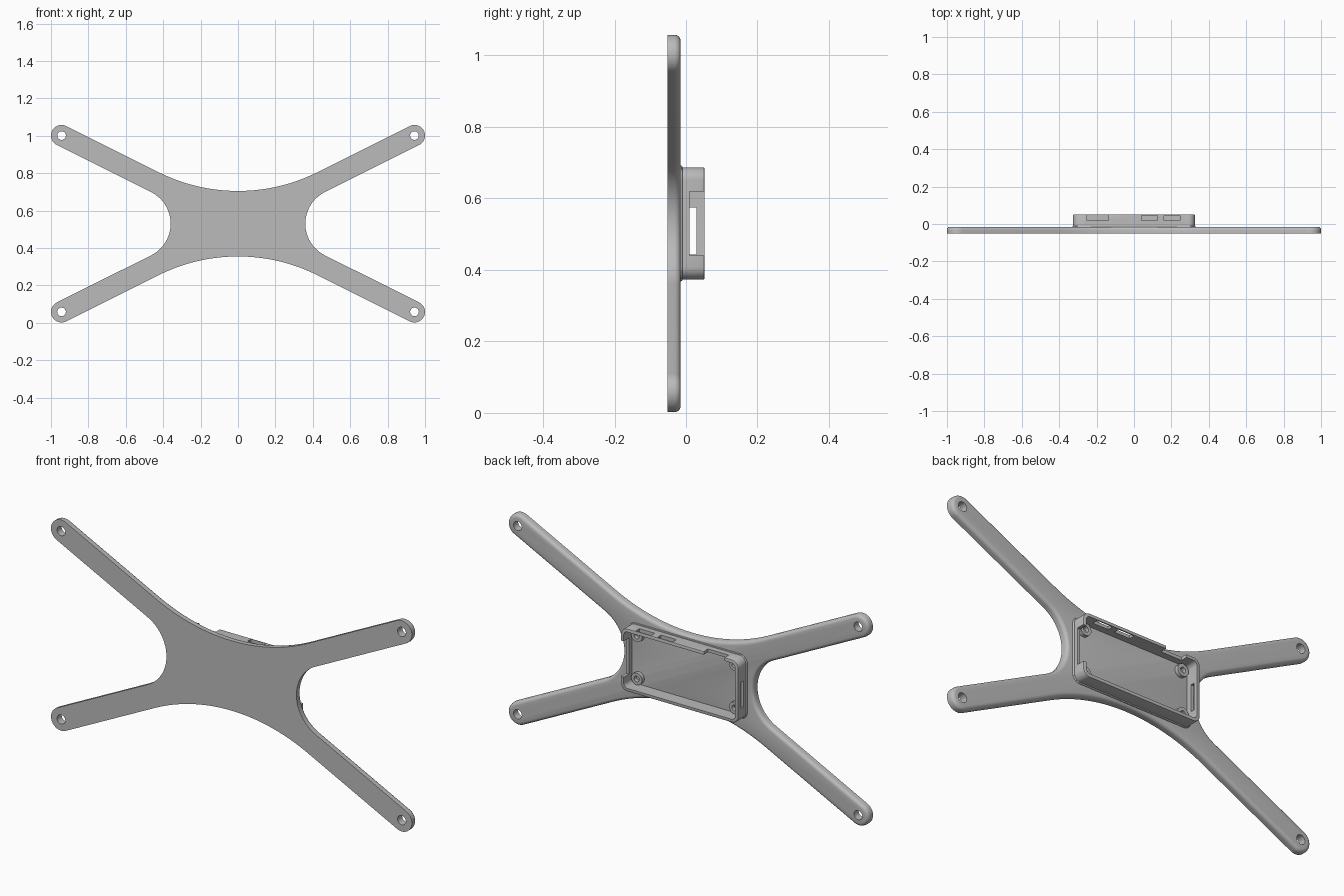
import bpy, bmesh
from math import sin, cos, radians, atan2, hypot

cube = bpy.data.objects.get("Cube")
if cube:
    bpy.data.objects.remove(cube)

MID = 0.53                               # height of the centre
FRONT, PLATE, RIM = -0.052, -0.015, 0.052   # depths along y

grey = bpy.data.materials.new("grey_plastic")
grey.use_nodes = True
grey.diffuse_color = (0.5, 0.5, 0.5, 1)
grey.node_tree.nodes["Principled BSDF"].inputs["Base Color"].default_value = (0.5, 0.5, 0.5, 1)


def arc(cx, cz, r, a0, a1, n):
    angles = [radians(a0 + (a1 - a0) * i / n) for i in range(n + 1)]
    return [(cx + r * cos(a), cz + r * sin(a)) for a in angles]


def circle(cx, cz, r, n=32):
    return arc(cx, cz, r, 0, 360, n)[:-1]


def rounded_rect(hx, hz, r, n=8):
    pts = []
    for sx, sz, a in ((1, 1, 0), (-1, 1, 90), (-1, -1, 180), (1, -1, 270)):
        pts += arc(sx * (hx - r), sz * (hz - r), r, a, a + 90, n)
    return pts


def rect(x0, x1, z0, z1):
    return [(x0, z0), (x1, z0), (x1, z1), (x0, z1)]


def prism(name, pts, y0, y1, bevel=0.0, segments=4):
    """Extrude an x/z outline (relative to the centre) and round its back edge."""
    bm = bmesh.new()
    face = bm.faces.new([bm.verts.new((x, y0, z + MID)) for x, z in pts])
    out = bmesh.ops.extrude_face_region(bm, geom=[face], use_keep_orig=True)
    top = [v for v in out["geom"] if isinstance(v, bmesh.types.BMVert)]
    bmesh.ops.translate(bm, verts=top, vec=(0, y1 - y0, 0))
    bmesh.ops.recalc_face_normals(bm, faces=bm.faces)
    if bevel:
        edges = [e for e in bm.edges if all(abs(v.co.y - y1) < 1e-5 for v in e.verts)]
        bmesh.ops.bevel(bm, geom=edges, offset=bevel, segments=segments,
                        profile=0.5, affect='EDGES')
    mesh = bpy.data.meshes.new(name)
    bm.to_mesh(mesh)
    bm.free()
    obj = bpy.data.objects.new(name, mesh)
    bpy.context.collection.objects.link(obj)
    mesh.materials.append(grey)
    return obj


def select(obj):
    bpy.ops.object.select_all(action='DESELECT')
    obj.select_set(True)
    bpy.context.view_layer.objects.active = obj


def cut(obj, pts, y0, y1):
    cutter = prism("cutter", pts, y0, y1)
    cutter.hide_render = True
    mod = obj.modifiers.new("cut", 'BOOLEAN')
    mod.operation, mod.solver, mod.object = 'DIFFERENCE', 'EXACT', cutter
    select(obj)
    bpy.ops.object.modifier_apply(modifier=mod.name)
    bpy.data.objects.remove(cutter)


def smooth(obj):
    select(obj)
    bpy.ops.object.shade_smooth_by_angle(angle=radians(30))


# Cross-shaped plate: one quarter outline, mirrored twice
tip_x, tip_z, tip_r = 0.9435, 0.4715, 0.0565
slope = atan2(tip_z, tip_x)
s, c = sin(slope), cos(slope)
deg = slope * 180 / 3.14159265
waist_z, waist_x = 0.175, 0.36
top_r = (waist_z * c - tip_r) / (1 - c)      # blends tangent to the arms
side_r = (waist_x * s - tip_r) / (1 - s)
quarter = arc(0, waist_z + top_r, top_r, -90, deg - 90, 14)
quarter += arc(tip_x, tip_z, tip_r, deg + 90, deg - 90, 18)
quarter += arc(waist_x + side_r, 0, side_r, deg + 90, 180, 12)
half = quarter + [(x, -z) for x, z in reversed(quarter[:-1])]
outline = half + [(-x, z) for x, z in reversed(half[1:-1])]
plate = prism("mounting_plate", outline, FRONT, PLATE, bevel=0.017)
for sx in (1, -1):
    for sz in (1, -1):
        cut(plate, circle(sx * tip_x, sz * tip_z, 0.023), -0.2, 0.2)
smooth(plate)

# Open tray for the circuit board, with a small skirt at its base
HX, HZ, WALL = 0.325, 0.157, 0.016
inner = rounded_rect(HX - WALL, HZ - WALL, 0.022)
tray = prism("board_tray", rounded_rect(HX, HZ, 0.036), PLATE - 0.005, RIM, 0.004, 2)
skirt = prism("tray_skirt", rounded_rect(HX + 0.005, HZ + 0.005, 0.041),
              PLATE - 0.005, PLATE + 0.005, 0.0045, 3)
for part in (tray, skirt):
    cut(part, inner, -0.1, 0.2)

# Wall openings: card notch, end slot, two closed ports and one open port
cut(tray, rect(0.28, 0.4, -0.09, 0.09), 0.01, 0.1)
cut(tray, rect(-0.4, -0.28, -0.087, 0.045), 0.01, 0.03)
cut(tray, rect(0.04, 0.125, 0.12, 0.2), 0.018, 0.046)
cut(tray, rect(0.16, 0.245, 0.12, 0.2), 0.018, 0.046)
cut(tray, rect(-0.25, -0.135, 0.12, 0.2), 0.018, 0.1)
smooth(tray)
smooth(skirt)

# Screw posts in the tray corners
for sx, side in ((1, "left"), (-1, "right")):
    for sz, level in ((1, "upper"), (-1, "lower")):
        x, z = sx * 0.271, sz * 0.1075
        post = prism(f"{level}_{side}_post", circle(x, z, 0.03), PLATE - 0.005, 0.004)
        cut(post, circle(x, z, 0.014), -0.1, 0.1)
        smooth(post)
